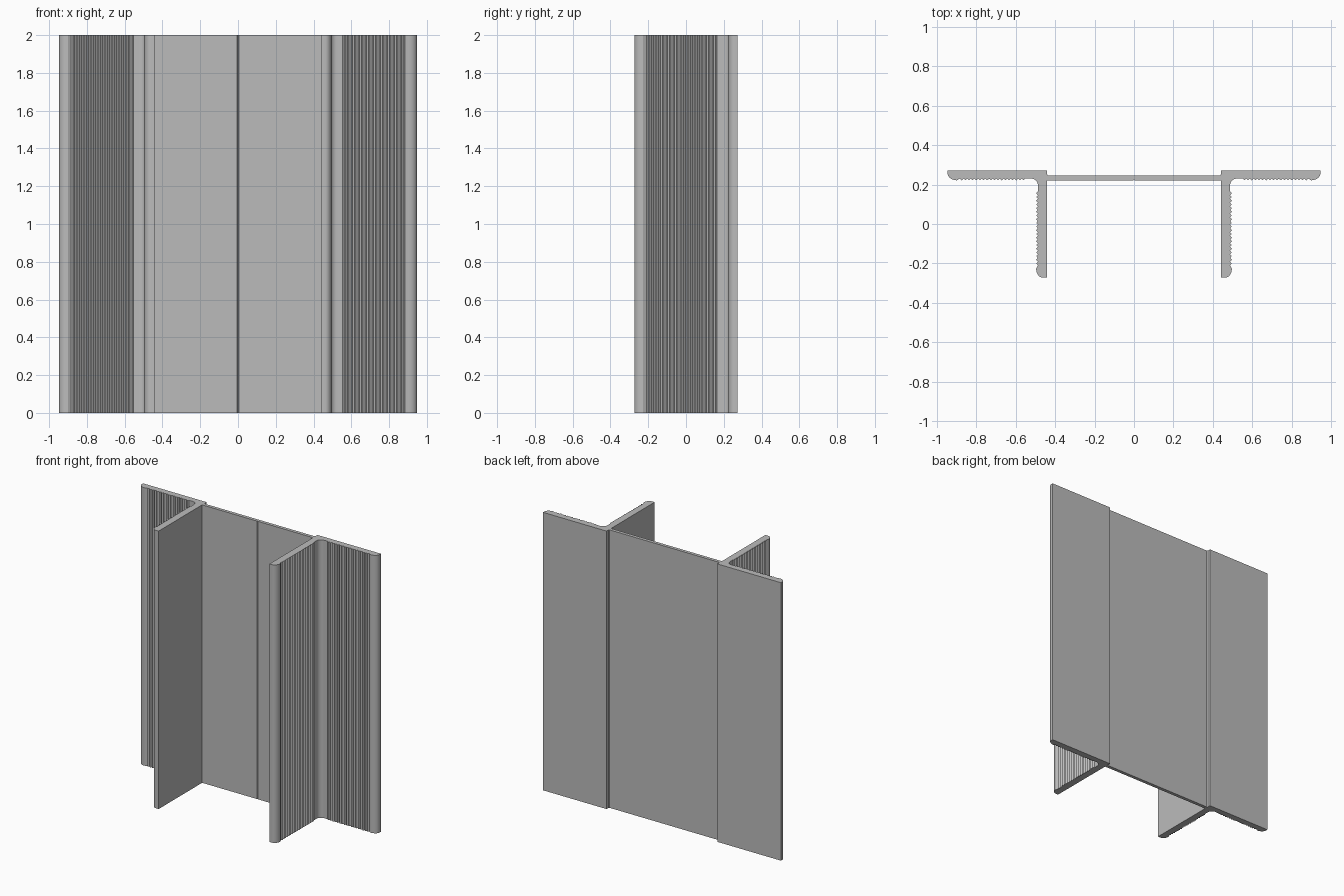
import bpy
import bmesh
from math import cos, sin, pi
from mathutils import Vector

cube = bpy.data.objects.get("Cube")
if cube:
    bpy.data.objects.remove(cube, do_unlink=True)

HEIGHT = 2.0
BACK, LEG_END = 0.273, -0.273      # depth limits of the section
EDGE, INNER = 0.947, 0.441         # flange tip and inner face of the leg
OUTER, UNDER = 0.497, 0.222        # ribbed faces, at the rib crests
WEB_FRONT, WEB_BACK = 0.222, 0.246
DEPTH = 0.009                      # rib depth


def arc(cx, cy, rx, ry, a0, a1, n=8):
    """Points on an elliptical arc, angles in quarter turns."""
    angles = [(a0 + (a1 - a0) * i / n) * pi / 2 for i in range(n + 1)]
    return [Vector((cx + rx * cos(a), cy + ry * sin(a))) for a in angles]


def ribs(start, end, outward, count):
    """Saw-tooth run from start to end, crests at the given offset."""
    start, end, outward = Vector(start), Vector(end), Vector(outward)
    points = []
    for i in range(count):
        points.append(start.lerp(end, i / count))
        points.append(start.lerp(end, (i + 0.5) / count) + outward * DEPTH)
    return points + [end]


# Half section, counter-clockwise from the centre score line
root_x, root_y = OUTER - DEPTH, UNDER + DEPTH
half = [Vector(p) for p in (
    (0, WEB_FRONT + 0.004), (0.004, WEB_FRONT),
    (INNER, WEB_FRONT), (INNER, LEG_END))]
half += arc(0.462, -0.228, 0.035, 0.045, -1, 0)                        # leg tip
half += ribs((root_x, -0.21), (root_x, 0.165), (1, 0), 20)             # leg ribs
half += arc(root_x + 0.035, root_y - 0.035, 0.035, 0.035, 2, 1)        # root fillet
half += ribs((0.552, root_y), (0.884, root_y), (0, -1), 18)            # flange ribs
half += arc(0.9, 0.258, EDGE - 0.9, 0.258 - UNDER, -1, 0)              # flange tip
half += [Vector(p) for p in (
    (EDGE, BACK), (INNER, BACK), (INNER, WEB_BACK + 0.006),
    (INNER - 0.006, WEB_BACK))]
mirrored = [Vector((-p.x, p.y)) for p in reversed(half) if p.x > 0]
section = half + mirrored

# Extrude the section to full height
bm = bmesh.new()
base = bm.faces.new([bm.verts.new((p.x, p.y, 0)) for p in section])
result = bmesh.ops.extrude_face_region(bm, geom=[base], use_keep_orig=True)
top = [v for v in result["geom"] if isinstance(v, bmesh.types.BMVert)]
bmesh.ops.translate(bm, verts=top, vec=(0, 0, HEIGHT))
bmesh.ops.recalc_face_normals(bm, faces=bm.faces)
mesh = bpy.data.meshes.new("ribbed_channel_extrusion")
bm.to_mesh(mesh)
bm.free()

extrusion = bpy.data.objects.new("ribbed_channel_extrusion", mesh)
bpy.context.collection.objects.link(extrusion)

# Plain grey finish
grey = bpy.data.materials.new("plain_grey")
grey.use_nodes = True
colour = (0.5, 0.5, 0.5, 1)
grey.diffuse_color = colour
grey.node_tree.nodes["Principled BSDF"].inputs["Base Color"].default_value = colour
mesh.materials.append(grey)

# Smooth rounded tips and fillets, keep the ribs crisp
bpy.ops.object.select_all(action="DESELECT")
extrusion.select_set(True)
bpy.context.view_layer.objects.active = extrusion
bpy.ops.object.shade_smooth_by_angle(angle=pi / 6)
